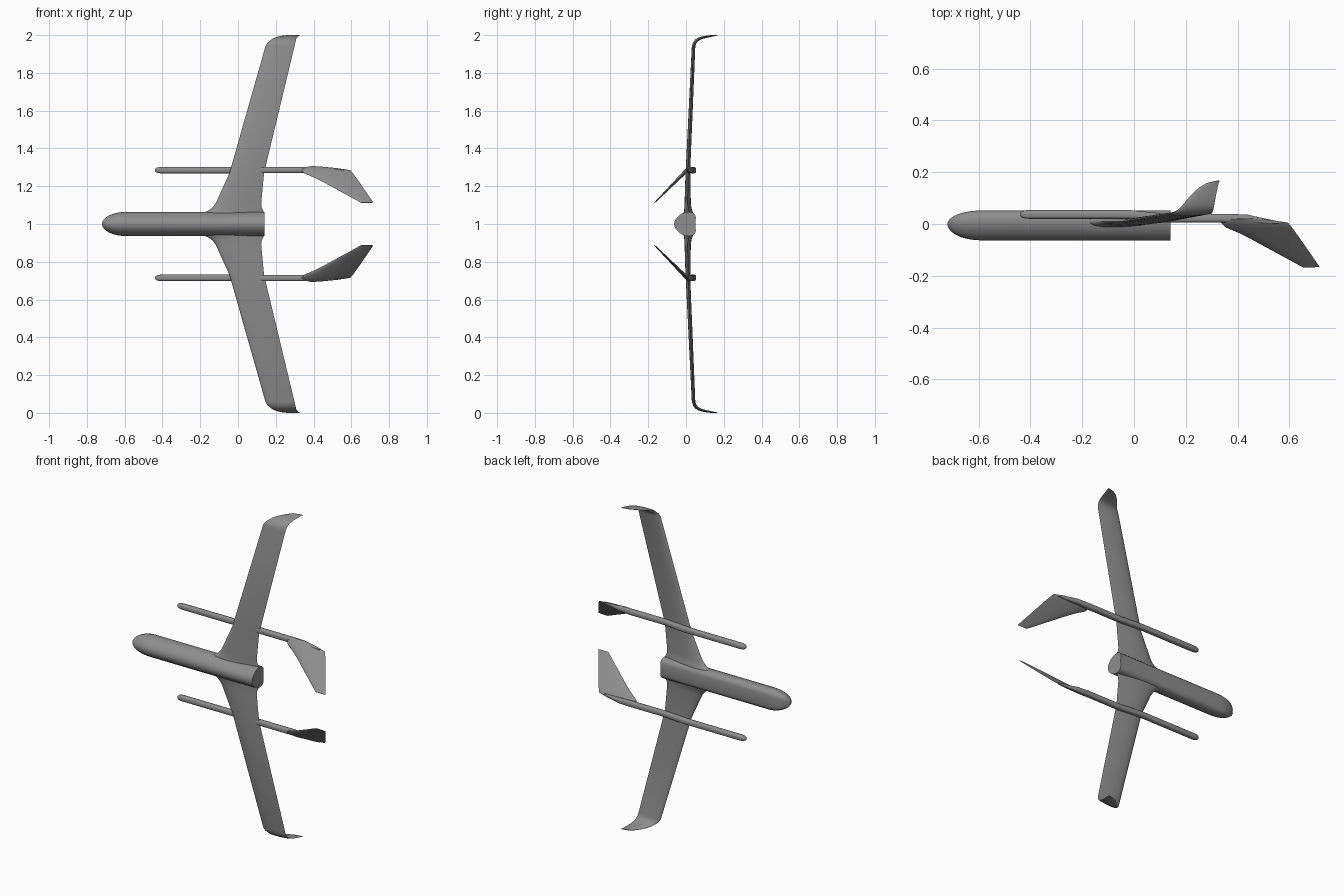
import bpy, bmesh, math
from mathutils import Vector

if "Cube" in bpy.data.objects:
    bpy.data.objects.remove(bpy.data.objects["Cube"])

paint = bpy.data.materials.new("dark_grey")
paint.diffuse_color = (.27, .27, .27, 1)
paint.use_nodes = True
paint.node_tree.nodes["Principled BSDF"].inputs["Base Color"].default_value = paint.diffuse_color


def loft(name, rings, mirror=False, cap_start=True, cap_end=True):
    """Skin a list of equal-length rings; local z = 0 is the centreline."""
    bm = bmesh.new()
    vs = [[bm.verts.new(p) for p in r] for r in rings]
    n = len(rings[0])
    for a, b in zip(vs, vs[1:]):
        for i in range(n):
            bm.faces.new((a[i], a[(i + 1) % n], b[(i + 1) % n], b[i]))
    if cap_start:
        bm.faces.new(vs[0])
    if cap_end:
        bm.faces.new(vs[-1])
    bmesh.ops.recalc_face_normals(bm, faces=bm.faces)
    me = bpy.data.meshes.new(name)
    bm.to_mesh(me)
    bm.free()
    me.materials.append(paint)
    ob = bpy.data.objects.new(name, me)
    bpy.context.collection.objects.link(ob)
    ob.location = (0, 0, 1)
    if mirror:
        m = ob.modifiers.new("Mirror", 'MIRROR')
        m.use_axis = (False, False, True)
        m.use_clip = True
    bpy.ops.object.select_all(action='DESELECT')
    ob.select_set(True)
    bpy.context.view_layer.objects.active = ob
    bpy.ops.object.shade_smooth_by_angle(angle=math.radians(50))
    return ob


def foil_rings(stations, n=10):
    """Stations (span, y, leading x, trailing x, thickness) to thin foil rings."""
    rings = []
    for k, (d, y, le, te, t) in enumerate(stations):
        a, b = stations[max(k - 1, 0)], stations[min(k + 1, len(stations) - 1)]
        tan = Vector((b[1] - a[1], b[0] - a[0])).normalized()
        ny, nz = (1, 0) if d == 0 else (tan.y, -tan.x)   # across the span path
        ring = []
        for i in range(2 * n):
            u = 0.5 + 0.5 * math.cos(math.pi * i / n)
            h = 4.94 * t * (0.2969 * math.sqrt(u) - 0.126 * u - 0.3516 * u**2
                            + 0.2843 * u**3 - 0.1015 * u**4)
            h = 0 if i in (0, n) else max(h, 0.04 * t)
            h *= 1 if i < n else -1
            ring.append((le + (te - le) * u, y + ny * h, d + nz * h))
        rings.append(ring)
    return rings


# Fuselage: rounded nose, constant section, flat rear end
half = [(.05, 0), (.052, .035), (.047, .05), (.036, .06), (.02, .064), (0, .063),
        (-.02, .056), (-.038, .044), (-.052, .03), (-.06, .016), (-.063, 0)]
section = half + [(y, -z) for y, z in half[-2:0:-1]]
rings = [[(-.72, y * .03, z * .03) for y, z in section]]
for i in range(1, 13):
    a = math.pi / 2 * i / 12
    x, s = -.59 - .13 * math.cos(a), math.sin(a)
    rings.append([(x, y * s, z * s) for y, z in section])
rings.append([(.14, y, z) for y, z in section])
loft("fuselage", rings)

# Wing: filleted root, swept panel and curved winglet
wing = [(0, .012, -.185, .138, .05), (.062, .012, -.178, .137, .05),
        (.072, .011, -.155, .134, .044), (.085, .01, -.137, .126, .038),
        (.11, .009, -.118, .123, .034), (.27, .010, -.045, .138, .026),
        (.32, .012, -.031, .15, .024), (.94, .040, .145, .299, .019),
        (.957, .045, .154, .303, .018), (.971, .055, .170, .306, .017),
        (.981, .070, .185, .309, .015), (.988, .092, .203, .313, .013),
        (.993, .118, .226, .318, .011), (.997, .142, .253, .323, .008),
        (.999, .158, .280, .327, .006), (1.0, .167, .318, .331, .003)]
loft("wing", foil_rings(wing), mirror=True, cap_start=False)

# Tail booms: rounded-square rods with a domed front, fading into the fins
boom = [(-.44, .037, .285, .004), (-.437, .037, .285, .009), (-.43, .037, .285, .013),
        (-.418, .037, .285, .016), (-.40, .037, .285, .017), (-.02, .037, .285, .017),
        (.12, .0225, .286, .017), (.36, .0225, .286, .017), (.44, .021, .287, .015),
        (.50, .012, .287, .010), (.56, .005, .285, .005)]
rings = []
for x, y, d, r in boom:
    ring = []
    for i in range(20):
        a = 2 * math.pi * i / 20
        c, s = math.cos(a), math.sin(a)
        ring.append((x, y + r * math.copysign(abs(c) ** .7, c),
                     d + r * math.copysign(abs(s) ** .7, s)))
    rings.append(ring)
loft("tail_boom", rings, mirror=True)

# Tail fins: slanted inwards from the boom ends
fin = [(.302, .022, .37, .46, .012), (.295, .015, .345, .53, .017),
       (.285, .005, .335, .594, .02), (.268, -.012, .352, .609, .02),
       (.25, -.03, .395, .622, .018), (.228, -.052, .44, .638, .016),
       (.113, -.166, .65, .717, .005)]
loft("tail_fin", foil_rings(fin), mirror=True)
